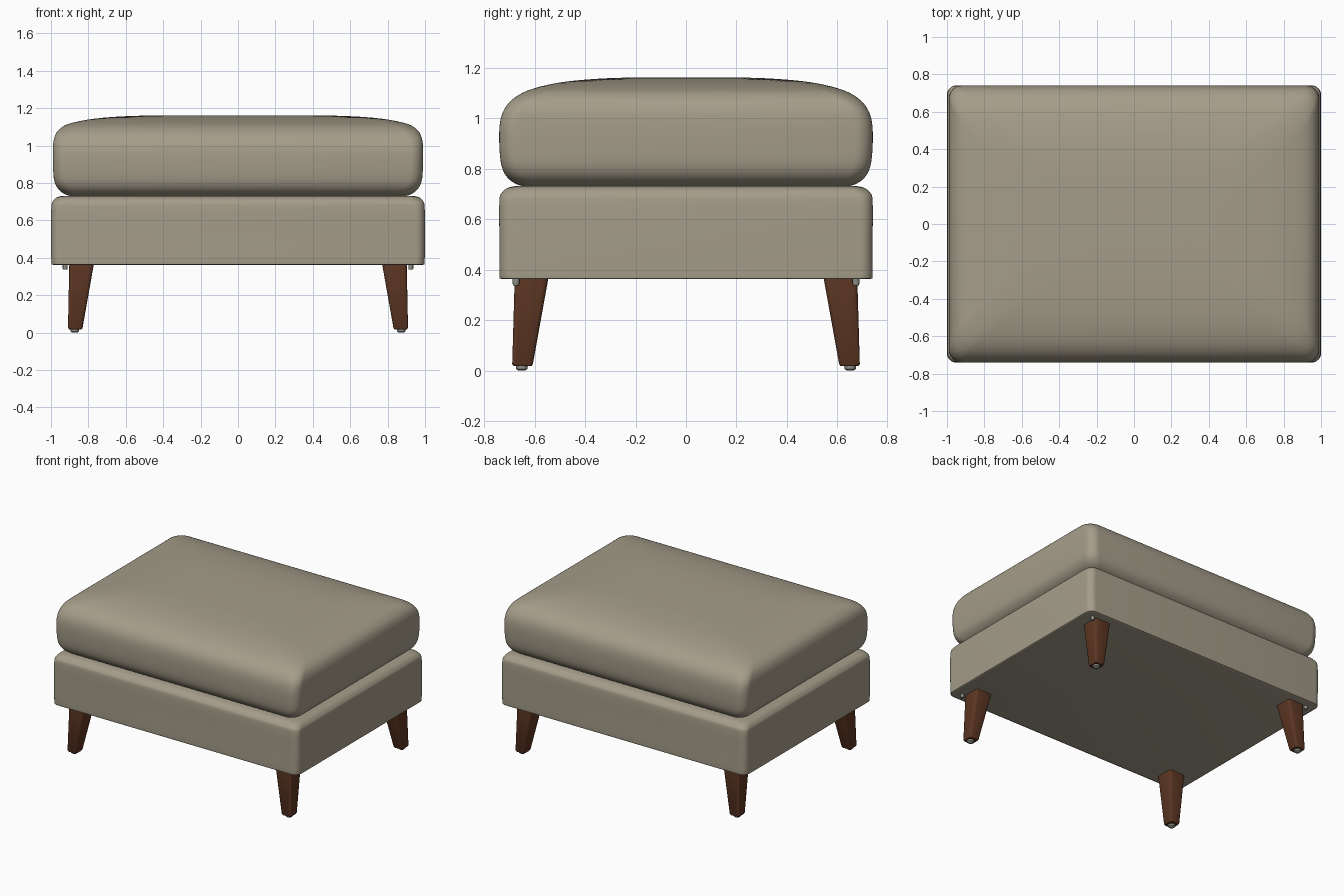
import bpy, bmesh, math

if "Cube" in bpy.data.objects:
    bpy.data.objects.remove(bpy.data.objects["Cube"])


def material(name, rgb):
    m = bpy.data.materials.new(name)
    m.diffuse_color = (*rgb, 1)
    m.use_nodes = True
    m.node_tree.nodes["Principled BSDF"].inputs["Base Color"].default_value = m.diffuse_color
    return m


FABRIC = material("taupe fabric", (0.376, 0.337, 0.254))
WOOD = material("brown wood", (0.112, 0.038, 0.017))
METAL = material("grey glide", (0.30, 0.30, 0.27))


def rounded_ring(hx, hy, r, z, steps=8):
    # Rounded rectangle outline at height z
    pts = []
    for i, (sx, sy) in enumerate(((1, 1), (-1, 1), (-1, -1), (1, -1))):
        for k in range(steps + 1):
            a = math.pi / 2 * (i + k / steps)
            pts.append((sx * (hx - r) + r * math.cos(a),
                        sy * (hy - r) + r * math.sin(a), z))
    return pts


def smooth_profile(rows, n=4):
    # Catmull-Rom subdivision of the (hx, hy, r, z) rows
    out = []
    for i in range(len(rows) - 1):
        p0, p1 = rows[max(i - 1, 0)], rows[i]
        p2, p3 = rows[i + 1], rows[min(i + 2, len(rows) - 1)]
        for k in range(n):
            t = k / n
            out.append([0.5 * (2 * b + (c - a) * t + (2 * a - 5 * b + 4 * c - d) * t * t
                               + (3 * b - a - 3 * c + d) * t ** 3)
                        for a, b, c, d in zip(p0, p1, p2, p3)])
    return out + [rows[-1]]


def loft(name, rings, mat, angle=40):
    bm = bmesh.new()
    loops = [[bm.verts.new(p) for p in ring] for ring in rings]
    n = len(loops[0])
    for a, b in zip(loops, loops[1:]):
        for i in range(n):
            bm.faces.new((a[i], a[(i + 1) % n], b[(i + 1) % n], b[i]))
    bm.faces.new(loops[0][::-1])
    bm.faces.new(loops[-1])
    bmesh.ops.recalc_face_normals(bm, faces=bm.faces)
    me = bpy.data.meshes.new(name)
    bm.to_mesh(me)
    bm.free()
    me.materials.append(mat)
    ob = bpy.data.objects.new(name, me)
    bpy.context.collection.objects.link(ob)
    bpy.ops.object.select_all(action='DESELECT')
    ob.select_set(True)
    bpy.context.view_layer.objects.active = ob
    bpy.ops.object.shade_smooth_by_angle(angle=math.radians(angle))
    return ob


# Upholstered base: crisp bottom edge, soft top edge
base = [(0.985, 0.725, 0.045, 0.362), (0.995, 0.736, 0.05, 0.366), (0.998, 0.74, 0.05, 0.38),
        (1.0, 0.74, 0.05, 0.52), (0.998, 0.74, 0.05, 0.67), (0.988, 0.73, 0.055, 0.705),
        (0.965, 0.705, 0.06, 0.725), (0.93, 0.67, 0.06, 0.732)]
loft("base", [rounded_ring(*r) for r in smooth_profile(base)], FABRIC)

# Domed seat cushion
cushion = [(0.88, 0.63, 0.06, 0.728), (0.925, 0.675, 0.065, 0.74), (0.963, 0.712, 0.07, 0.77),
           (0.983, 0.732, 0.07, 0.815), (0.989, 0.74, 0.07, 0.89), (0.99, 0.738, 0.07, 0.98),
           (0.983, 0.718, 0.075, 1.04), (0.958, 0.675, 0.085, 1.085),
           (0.9, 0.605, 0.10, 1.118), (0.76, 0.48, 0.12, 1.145),
           (0.56, 0.31, 0.14, 1.159), (0.3, 0.15, 0.12, 1.162), (0.1, 0.05, 0.04, 1.162)]
loft("cushion", [rounded_ring(*r) for r in smooth_profile(cushion)], FABRIC)


def block_ring(cx, cy, w, d, r, z):
    return [(x + cx, y + cy, z) for x, y, z in rounded_ring(w, d, r, z, 3)]


def disc(cx, cy, r, z):
    return [(cx + r * math.cos(a * math.pi / 8), cy + r * math.sin(a * math.pi / 8), z)
            for a in range(16)]


# Tapered legs, foot glides and small corner pegs
for sy, fb in ((-1, "front"), (1, "back")):
    for sx, lr in ((-1, "left"), (1, "right")):
        name = f"{fb}_{lr}"
        loft(name + "_leg",
             [block_ring(sx * 0.870, sy * 0.648, 0.034, 0.036, 0.012, 0.018),
              block_ring(sx * 0.870, sy * 0.648, 0.039, 0.041, 0.014, 0.026),
              block_ring(sx * 0.836, sy * 0.612, 0.066, 0.067, 0.018, 0.37)], WOOD, 35)
        x, y = sx * 0.873, sy * 0.651
        loft(name + "_glide", [disc(x, y, 0.014, 0), disc(x, y, 0.023, 0.007),
                               disc(x, y, 0.024, 0.02)], METAL)
        x, y = sx * 0.924, sy * 0.674
        loft(name + "_peg", [disc(x, y, 0.011, 0.338), disc(x, y, 0.013, 0.343),
                             disc(x, y, 0.013, 0.37)], METAL)
